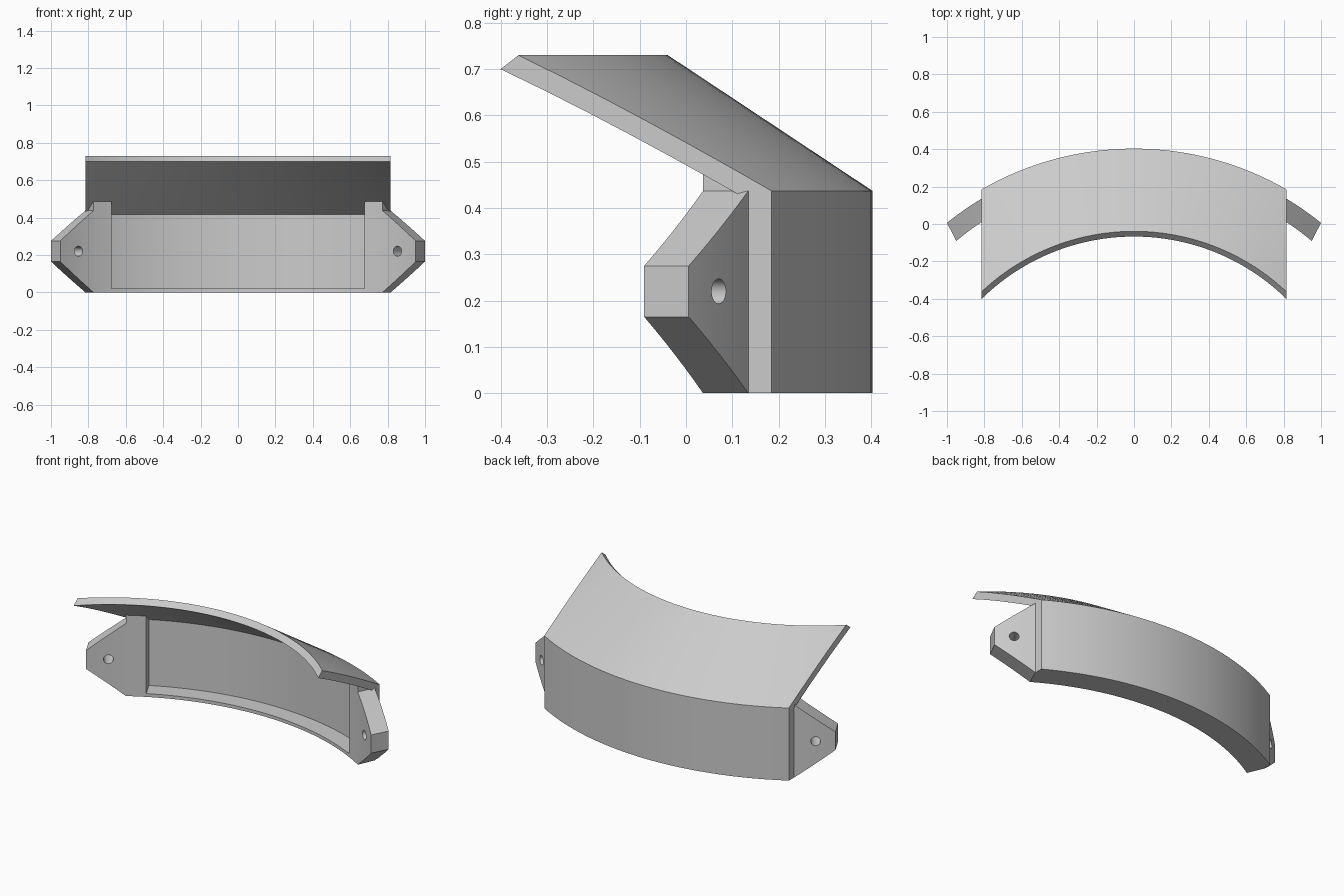
import bpy, bmesh, math
from mathutils import Vector

if "Cube" in bpy.data.objects:
    bpy.data.objects.remove(bpy.data.objects["Cube"])

CY = -1.229                          # y of the common arc centre
R_IN, R_WALL, R_OUT = 1.483, 1.589, 1.632
HALF = 0.815                         # half width of the shell

grey = bpy.data.materials.new("light_grey")
grey.diffuse_color = (0.6, 0.6, 0.6, 1)
grey.use_nodes = True
grey.node_tree.nodes["Principled BSDF"].inputs["Base Color"].default_value = grey.diffuse_color


def polar(r, deg, z):
    a = math.radians(deg)
    return Vector((r * math.sin(a), CY + r * math.cos(a), z))


def loft(name, sections):
    """Closed solid through equal-length cross-sections."""
    bm = bmesh.new()
    rings = [[bm.verts.new(p) for p in s] for s in sections]
    n = len(rings[0])
    for a, b in zip(rings, rings[1:]):
        for i in range(n):
            j = (i + 1) % n
            bm.faces.new((a[i], a[j], b[j], b[i]))
    bm.faces.new(rings[0])
    bm.faces.new(rings[-1][::-1])
    bmesh.ops.recalc_face_normals(bm, faces=bm.faces)
    me = bpy.data.meshes.new(name)
    bm.to_mesh(me)
    bm.free()
    ob = bpy.data.objects.new(name, me)
    me.materials.append(grey)
    bpy.context.collection.objects.link(ob)
    return ob


def smooth(ob):
    bpy.ops.object.select_all(action='DESELECT')
    ob.select_set(True)
    bpy.context.view_layer.objects.active = ob
    bpy.ops.object.shade_smooth_by_angle(angle=math.radians(20))


def lerp(a, b, t):
    return a + (b - a) * t


# Curved wall with conical visor, trimmed flat at both sides
profile = [(R_WALL, 0), (R_OUT, 0)]
profile += [(lerp(R_OUT, 1.19, i / 6), lerp(0.437, 0.73, i / 6)) for i in range(7)]
profile += [(lerp(1.162, R_WALL, i / 6), lerp(0.70, 0.417, i / 6)) for i in range(7)]
sections = []
for k in range(49):
    t = k / 24 - 1
    sections.append([polar(r, t * math.degrees(math.asin(HALF / r)), z) for r, z in profile])
smooth(loft("wall_and_visor", sections))

# Thin lip along the bottom of the recess
smooth(loft("bottom_lip", [
    [polar(r, t * 27.1, z) for r, z in ((R_IN, 0), (R_IN, 0.02), (R_WALL, 0.02), (R_WALL, 0))]
    for t in [k / 20 - 1 for k in range(41)]]))


def section(side, a_in, a_out, z0, z_in, z_out):
    return [polar(R_IN, side * a_in, z0), polar(R_IN, side * a_in, z_in),
            polar(R_WALL, side * a_out, z_out), polar(R_WALL, side * a_out, z0)]


for side, label in ((-1, "left"), (1, "right")):
    # End block reaching up to the visor underside
    smooth(loft("end_block_" + label, [
        section(side, lerp(27.1, 31.4, i / 3), lerp(27.1, 30.9, i / 3), 0, 0.487, 0.417)
        for i in range(4)]))

    # Tapered mounting ear
    ear = loft("mounting_ear_" + label, [
        section(side, lerp(31.4, 39.84, t), lerp(30.9, 39.0, t),
                lerp(0, 0.165, t), lerp(0.437, 0.275, t), lerp(0.437, 0.275, t))
        for t in [i / 6 for i in range(7)]])

    # Radial screw hole through the ear
    a = math.radians(35.1) * side
    axis = Vector((math.sin(a), math.cos(a), 0))
    u = Vector((math.cos(a), -math.sin(a), 0))
    rings = []
    for r in (1.40, 1.68):
        c = Vector((0, CY, 0.22)) + axis * r
        rings.append([c + u * (0.027 * math.cos(w)) + Vector((0, 0, 0.027 * math.sin(w)))
                      for w in [2 * math.pi * k / 24 for k in range(24)]])
    cutter = loft("hole_cutter_" + label, rings)
    cutter.hide_render = True
    mod = ear.modifiers.new("hole", 'BOOLEAN')
    mod.object = cutter
    mod.solver = 'EXACT'
    bpy.context.view_layer.objects.active = ear
    bpy.ops.object.modifier_apply(modifier=mod.name)
    bpy.data.objects.remove(cutter)
    smooth(ear)
